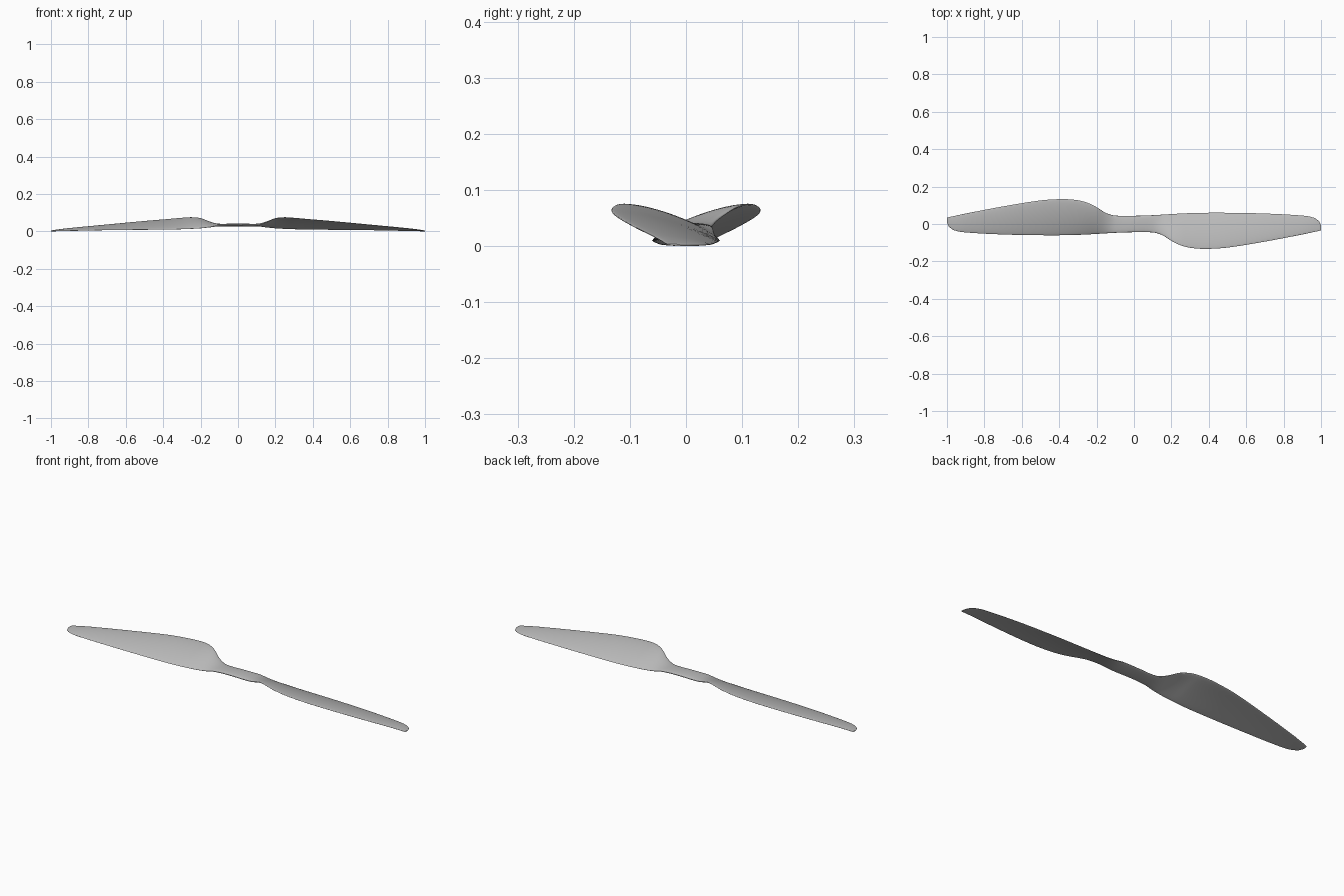
import bpy, bmesh, math

cube = bpy.data.objects.get("Cube")
if cube:
    bpy.data.objects.remove(cube, do_unlink=True)

grey = bpy.data.materials.new("plain_grey")
grey.use_nodes = True
colour = (0.5, 0.5, 0.5, 1)
grey.diffuse_color = colour
grey.node_tree.nodes["Principled BSDF"].inputs["Base Color"].default_value = colour

# Blade stations: radius, leading y, leading z, trailing y, trailing z, thickness, camber
STATIONS = [
    (0, -.044, .037, .044, .037, .015, 0),
    (.1, -.045, .037, .047, .035, .015, 0),
    (.15, -.059, .052, .05, .026, .014, .002),
    (.2, -.09, .072, .053, .02, .012, .005),
    (.25, -.114, .077, .056, .017, .011, .007),
    (.3, -.127, .074, .058, .015, .011, .007),
    (.38, -.133, .067, .06, .013, .01, .007),
    (.5, -.126, .057, .06, .012, .01, .006),
    (.7, -.094, .038, .056, .01, .009, .004),
    (.9, -.056, .019, .045, .006, .007, .002),
    (.96, -.043, .012, .034, .005, .006, .001),
    (.99, -.037, .008, .013, .004, .005, 0),
    (1, -.033, .006, -.008, .004, .003, 0),
]
CHORD_STEPS = 20
SUBSTEPS = 4


def smooth_stations(rows):
    """Hermite interpolation with slopes measured along the radius."""
    def slope(i, k):
        a, b = rows[max(i - 1, 0)], rows[min(i + 1, len(rows) - 1)]
        return (b[k] - a[k]) / (b[0] - a[0]) if i else 0
    result = []
    for i in range(len(rows) - 1):
        a, b = rows[i], rows[i + 1]
        span = b[0] - a[0]
        for s in range(SUBSTEPS):
            t = s / SUBSTEPS
            h = t * t * (3 - 2 * t)
            row = [a[0] + span * t]
            for k in range(1, len(a)):
                row.append(a[k] * (1 - h) + b[k] * h
                           + span * slope(i, k) * t * (1 - t) ** 2
                           - span * slope(i + 1, k) * t * t * (1 - t))
            result.append(row)
    return result + [rows[-1]]


def section(row):
    """Closed outline of one blade slice, upper side then lower side."""
    x, y0, z0, y1, z1, thick, camber = row
    points = []
    for side in (1, -1):
        for j in range(CHORD_STEPS):
            t = (1 - side * math.cos(math.pi * j / CHORD_STEPS)) / 2
            bulge = max(4 * t * (1 - t), 0)
            z = z0 + (z1 - z0) * t + camber * bulge
            points.append((x, y0 + (y1 - y0) * t,
                           z + side * thick / 2 * bulge ** 0.4))
    return points


# Half of the hub and one blade, then its twin turned half a circle
bm = bmesh.new()
for turn in (1, -1):
    rings = [[bm.verts.new((turn * x, turn * y, z)) for x, y, z in section(row)]
             for row in smooth_stations(STATIONS)]
    for a, b in zip(rings, rings[1:]):
        for j in range(len(a)):
            k = (j + 1) % len(a)
            bm.faces.new((a[j], a[k], b[k], b[j]))
    bm.faces.new(rings[-1])
bmesh.ops.remove_doubles(bm, verts=bm.verts, dist=0.00005)
bmesh.ops.recalc_face_normals(bm, faces=bm.faces)

# Stand the lowest point on the ground
floor = min(v.co.z for v in bm.verts)
bmesh.ops.translate(bm, verts=bm.verts, vec=(0, 0, -floor))

mesh = bpy.data.meshes.new("propeller")
bm.to_mesh(mesh)
bm.free()
mesh.materials.append(grey)
propeller = bpy.data.objects.new("propeller", mesh)
bpy.context.collection.objects.link(propeller)
bpy.ops.object.select_all(action="DESELECT")
propeller.select_set(True)
bpy.context.view_layer.objects.active = propeller
bpy.ops.object.shade_smooth_by_angle(angle=math.radians(50))
